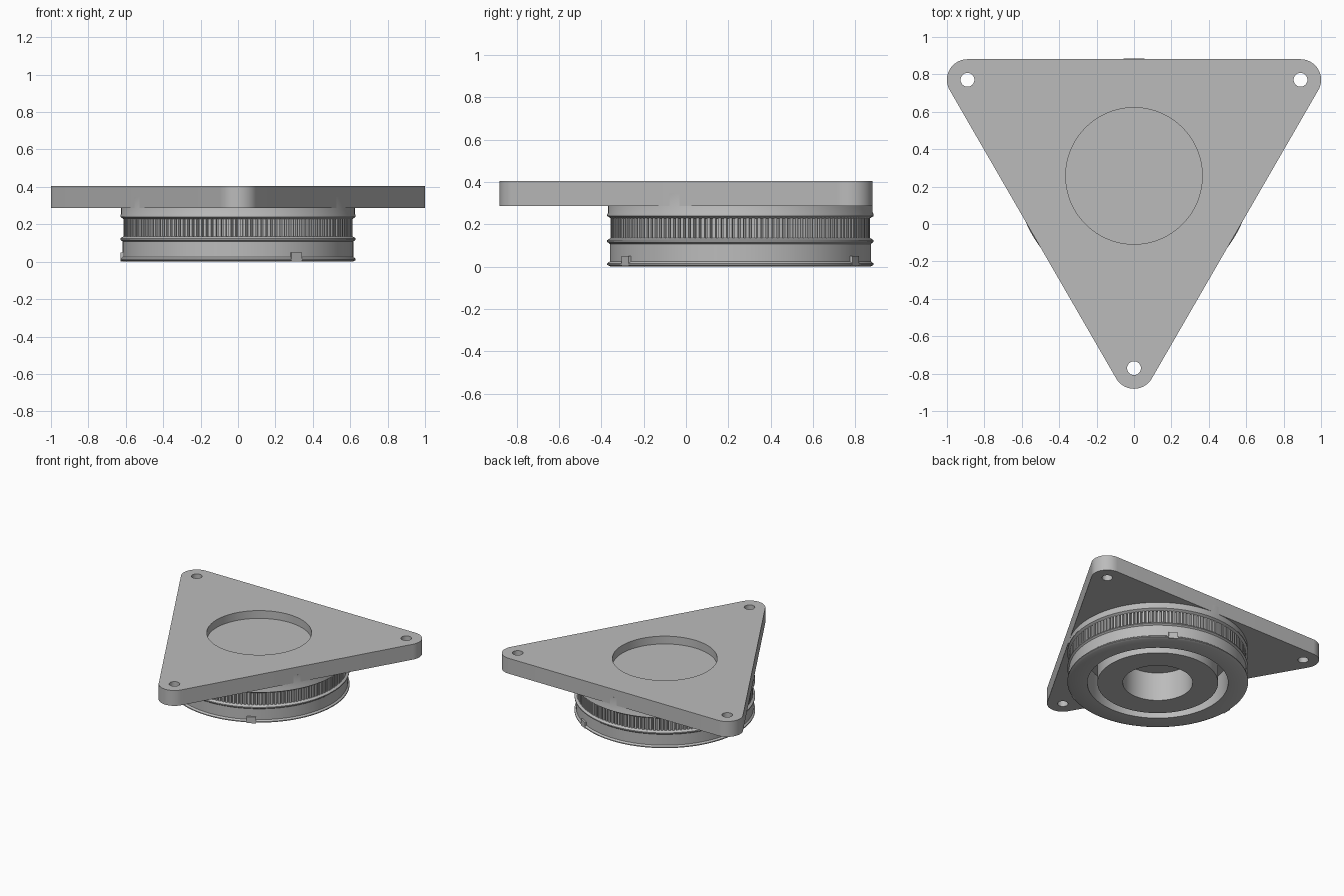
import bpy, bmesh, math
from mathutils import Matrix, Vector

if "Cube" in bpy.data.objects:
    bpy.data.objects.remove(bpy.data.objects["Cube"])

CY = 0.257            # y of the pulley axis
CORNER = 1.028        # axis to mounting hole distance
TEETH = 144

grey = bpy.data.materials.new("plain grey")
grey.use_nodes = True
grey.diffuse_color = (0.5, 0.5, 0.5, 1)
grey.node_tree.nodes["Principled BSDF"].inputs["Base Color"].default_value = (0.5, 0.5, 0.5, 1)


def finish(obj, angle=30):
    bpy.ops.object.select_all(action='DESELECT')
    obj.select_set(True)
    bpy.context.view_layer.objects.active = obj
    bpy.ops.object.shade_smooth_by_angle(angle=math.radians(angle))


def add_mesh(name, bm):
    bmesh.ops.recalc_face_normals(bm, faces=bm.faces)
    mesh = bpy.data.meshes.new(name)
    bm.to_mesh(mesh)
    bm.free()
    mesh.materials.append(grey)
    obj = bpy.data.objects.new(name, mesh)
    bpy.context.collection.objects.link(obj)
    finish(obj)
    return obj


def arc(cx, cy, r, start, end, n):
    """Points on an arc, angles in degrees."""
    angles = [math.radians(start + (end - start) * i / n) for i in range(n + 1)]
    return [(cx + r * math.cos(a), cy + r * math.sin(a)) for a in angles]


def extrude_outlines(name, outlines, z0, z1):
    """Flat shape with holes, extruded between two heights."""
    curve = bpy.data.curves.new(name, 'CURVE')
    curve.dimensions = '2D'
    curve.fill_mode = 'BOTH'
    curve.extrude = (z1 - z0) / 2
    for pts in outlines:
        spline = curve.splines.new('POLY')
        spline.points.add(len(pts) - 1)
        for p, (x, y) in zip(spline.points, pts):
            p.co = (x, y, 0, 1)
        spline.use_cyclic_u = True
    temp = bpy.data.objects.new(name + "_curve", curve)
    bpy.context.collection.objects.link(temp)
    bpy.context.view_layer.update()
    mesh = bpy.data.meshes.new_from_object(
        temp.evaluated_get(bpy.context.evaluated_depsgraph_get()))
    bpy.data.objects.remove(temp)
    bm = bmesh.new()
    bm.from_mesh(mesh)
    bpy.data.meshes.remove(mesh)
    bmesh.ops.remove_doubles(bm, verts=bm.verts, dist=1e-5)
    bmesh.ops.translate(bm, verts=bm.verts, vec=(0, 0, (z0 + z1) / 2))
    return add_mesh(name, bm)


# Triangular mounting plate with rounded corners, screw holes and centre opening
corners = []
for a in (90 + 60, 270, 30):
    r = math.radians(a)
    corners.append((a, CORNER * math.cos(r), CY + CORNER * math.sin(r)))
outline = [p for a, x, y in corners for p in arc(x, y, 0.11, a - 60, a + 60, 20)]
holes = [arc(x, y, 0.037, 0, 360, 32)[:-1] for a, x, y in corners]
opening = arc(0, CY, 0.365, 0, 360, 96)[:-1]
extrude_outlines("mounting_plate", [outline, opening] + holes, 0.287, 0.405)

# Pulley body: blind bore, ring groove, flanged rim and top disc
profile = [
    (0, 0.22), (0.243, 0.22), (0.243, 0.0), (0.42, 0.0), (0.42, 0.2),
    (0.49, 0.2), (0.49, 0.0), (0.612, 0.0), (0.629, 0.008), (0.629, 0.015),
    (0.617, 0.025), (0.617, 0.108), (0.629, 0.117), (0.629, 0.125),
    (0.612, 0.136), (0.594, 0.136), (0.594, 0.228), (0.612, 0.228),
    (0.629, 0.239), (0.629, 0.247), (0.6246, 0.256), (0.6246, 0.345), (0, 0.345),
]
bm = bmesh.new()
verts = [bm.verts.new((r, 0, z)) for r, z in profile]
edges = [bm.edges.new(pair) for pair in zip(verts, verts[1:])]
bmesh.ops.spin(bm, geom=verts + edges, cent=(0, 0, 0), axis=(0, 0, 1),
               angle=math.tau, steps=144, use_merge=False)
bmesh.ops.remove_doubles(bm, verts=bm.verts, dist=1e-5)
bmesh.ops.translate(bm, verts=bm.verts, vec=(0, CY, 0))
add_mesh("pulley_body", bm)

# Toothed belt band between the flanges
band = []
for i in range(TEETH):
    for frac, r in ((0.0, 0.613), (0.55, 0.613), (0.66, 0.596), (0.89, 0.596)):
        a = math.tau * (i + frac) / TEETH
        band.append((r * math.cos(a), CY + r * math.sin(a)))
inner = arc(0, CY, 0.57, 0, 360, 96)[:-1]
extrude_outlines("belt_teeth", [band, inner], 0.134, 0.23)

# Three small flat blocks around the lower rim
for i, a in enumerate((-60, 60, 180)):
    bm = bmesh.new()
    turn = Matrix.Translation(Vector((0, CY, 0))) @ Matrix.Rotation(math.radians(a), 4, 'Z')
    place = Matrix.Translation(Vector((0.601, 0, 0.026)))
    bmesh.ops.create_cube(bm, size=1, matrix=turn @ place @ Matrix.Diagonal((0.056, 0.064, 0.048, 1)))
    add_mesh("rim_block_%d" % (i + 1), bm)
